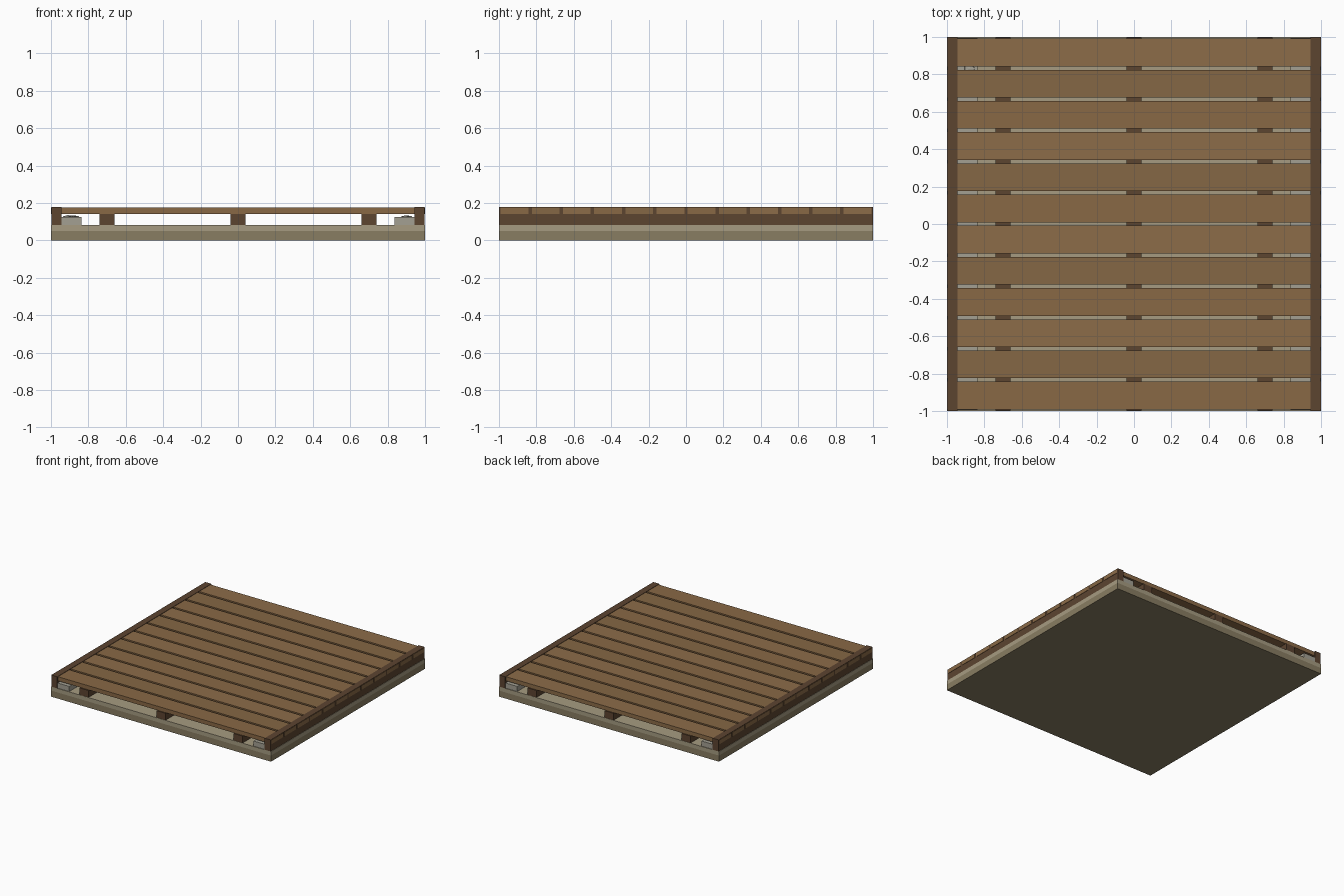
import bpy, bmesh, random
from mathutils import Vector

if "Cube" in bpy.data.objects:
    bpy.data.objects.remove(bpy.data.objects["Cube"])

random.seed(4)


def material(name, rgb):
    m = bpy.data.materials.new(name)
    m.diffuse_color = (*rgb, 1)
    m.use_nodes = True
    m.node_tree.nodes["Principled BSDF"].inputs["Base Color"].default_value = m.diffuse_color
    return m


WOOD = [material("plank_wood_%d" % i, c) for i, c in enumerate(
    [(0.25, 0.14, 0.06), (0.235, 0.135, 0.058), (0.265, 0.15, 0.066)])]
DARK = material("dark_wood", (0.107, 0.058, 0.03))
EARTH = material("packed_earth", (0.25, 0.205, 0.122))
SAND = material("sand", (0.38, 0.33, 0.22))
STONE = material("stone", (0.37, 0.35, 0.29))


def finish(bm, name, mat):
    me = bpy.data.meshes.new(name)
    bm.to_mesh(me)
    bm.free()
    me.materials.append(mat)
    ob = bpy.data.objects.new(name, me)
    bpy.context.collection.objects.link(ob)
    return ob


def box(name, x0, x1, y0, y1, z0, z1, mat):
    bm = bmesh.new()
    bmesh.ops.create_cube(bm, size=1)
    for v in bm.verts:
        v.co = Vector(((x0 + x1) / 2 + v.co.x * (x1 - x0),
                       (y0 + y1) / 2 + v.co.y * (y1 - y0),
                       (z0 + z1) / 2 + v.co.z * (z1 - z0)))
    return finish(bm, name, mat)


def rock(name, x, y, z, sx, sy, sz):
    bm = bmesh.new()
    bmesh.ops.create_icosphere(bm, subdivisions=1, radius=1)
    for v in bm.verts:
        k = random.uniform(0.85, 1.0)
        v.co = Vector((x + v.co.x * sx * k, y + v.co.y * sy * k, z + v.co.z * sz * k))
    return finish(bm, name, STONE)


# Ground slab in two layers
box("ground_base", -1, 1, -1, 1, 0, 0.05, EARTH)
box("ground_top_layer", -1, 1, -1, 1, 0.05, 0.083, SAND)

# Joists under the deck
for i, x in enumerate((-0.7, 0, 0.7)):
    box("joist_%d" % i, x - 0.04, x + 0.04, -0.998, 0.998, 0.083, 0.14, DARK)

# Side rails and the stone footings inside them
for s, side in ((-1, "left"), (1, "right")):
    xs = sorted((s * 0.943, s * 0.997))
    box("rail_" + side, *xs, -1, 1, 0.083, 0.178, DARK)
    xs = sorted((s * 0.838, s * 0.95))
    box("footing_" + side, *xs, -0.995, 0.995, 0.083, 0.125, STONE)

# A few flat stones lying on the footings
for i, (x, y) in enumerate([(-0.88, 0.83), (-0.91, 0.80), (0.9, 0.74)]):
    rock("loose_stone_%d" % i, x, y, 0.125, 0.035, 0.03, 0.01)

# Deck planks with narrow gaps, ends just showing through the rails
for i in range(12):
    y = -1 + (i + 0.5) / 6
    box("plank_%02d" % i, -1, 1, y - 0.074, y + 0.074, 0.141, 0.175, WOOD[i % 3])
